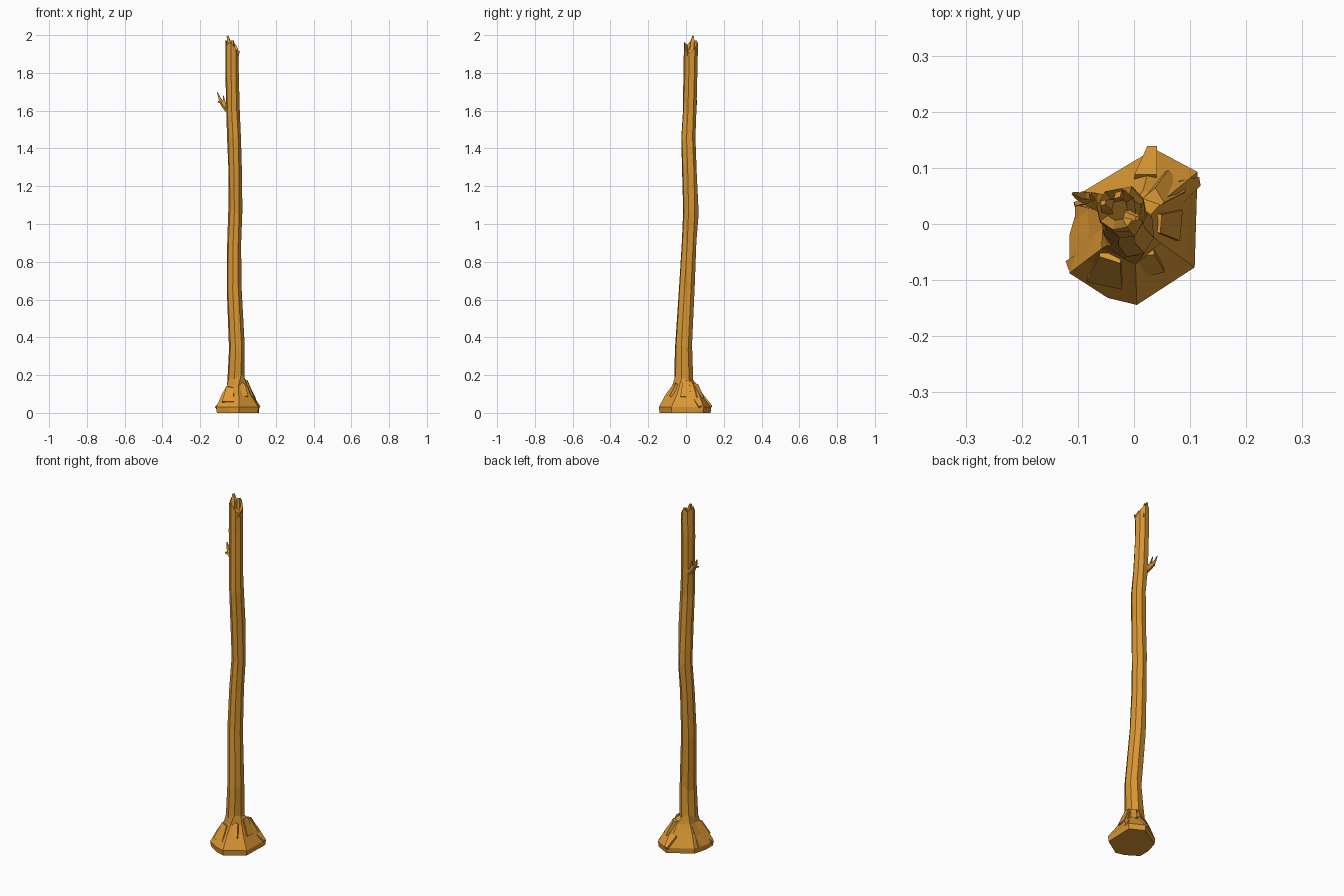
import bpy, bmesh, math, random
from mathutils import Vector

random.seed(4)
cube = bpy.data.objects.get("Cube")
if cube:
    bpy.data.objects.remove(cube, do_unlink=True)

wood = bpy.data.materials.new("orange_wood")
wood.use_nodes = True
colour = (0.70, 0.31, 0.033, 1)
wood.diffuse_color = colour
wood.node_tree.nodes["Principled BSDF"].inputs["Base Color"].default_value = colour


def finish(name, bm):
    bmesh.ops.recalc_face_normals(bm, faces=bm.faces)
    mesh = bpy.data.meshes.new(name)
    bm.to_mesh(mesh)
    bm.free()
    mesh.materials.append(wood)
    obj = bpy.data.objects.new(name, mesh)
    bpy.context.collection.objects.link(obj)
    return obj


def skin(bm, rings):
    """Join rings of points into faces and close both ends."""
    rows = [[bm.verts.new(p) for p in ring] for ring in rings]
    n = len(rows[0])
    for a, b in zip(rows, rows[1:]):
        for i in range(n):
            j = (i + 1) % n
            bm.faces.new((a[i], a[j], b[j], b[i]))
    bm.faces.new(rows[0])
    bm.faces.new(rows[-1])


# Trunk and flared root base, lofted as one eight-sided skin
foot = [(0.035, 0.13), (0.11, 0.09), (0.105, -0.075), (0.005, -0.14),
        (-0.045, -0.128), (-0.112, -0.085), (-0.112, -0.02), (-0.09, 0.055)]
angles = [math.radians(a) for a in (76, 32, -15, -58, -100, -145, 172, 125)]
# Each section: height, centre x, centre y, half width x, half width y
sections = [(0.19, -0.010, -0.010, 0.047, 0.050), (0.35, -0.005, -0.013, 0.042, 0.044),
            (0.66, -0.021, 0.004, 0.039, 0.041), (0.90, -0.020, 0.017, 0.037, 0.040),
            (1.07, -0.013, 0.025, 0.036, 0.041), (1.28, -0.015, 0.019, 0.036, 0.040),
            (1.47, -0.020, 0.013, 0.037, 0.039), (1.60, -0.027, 0.020, 0.036, 0.037),
            (1.80, -0.030, 0.025, 0.035, 0.037)]
rings = [[Vector((x, y, 0)) for x, y in foot]]
rings.append([Vector((x * 1.03, y * 1.03, 0.03)) for x, y in foot])
# Root ridges alternate with valleys on the way up
for z, ridge, valley in ((0.10, 0.76, 0.62), (0.145, 0.52, 0.46)):
    rings.append([Vector((x, y, z)) * 1.0 for x, y in
                  [(p[0] * (ridge if i % 2 else valley), p[1] * (ridge if i % 2 else valley))
                   for i, p in enumerate(foot)]])
for z, cx, cy, rx, ry in sections:
    ring = []
    for a in angles:
        k = random.uniform(0.97, 1.07)
        ring.append(Vector((cx + rx * k * math.cos(a), cy + ry * k * math.sin(a),
                            z + random.uniform(-0.02, 0.02))))
    rings.append(ring)
# Splintered rim and the hollow inside it
rim_heights = (1.965, 1.93, 1.90, 1.925, 1.965, 1.95, 1.975, 1.96)
rim = [Vector((-0.031 + 0.036 * math.cos(a), 0.027 + 0.038 * math.sin(a), z))
       for a, z in zip(angles, rim_heights)]
rings.append(rim)
rings.append([Vector((-0.03 + (p.x + 0.03) * 0.55, 0.027 + (p.y - 0.027) * 0.55, p.z - 0.035))
              for p in rim])
bm = bmesh.new()
skin(bm, rings)
finish("trunk", bm)


def wedge(name, points, thickness, sides=5):
    """Tapered stick through (x, y, z, radius) points."""
    bm = bmesh.new()
    centres = [Vector(p[:3]) for p in points]
    axis = (centres[-1] - centres[0]).normalized()
    u = axis.orthogonal().normalized()
    v = axis.cross(u)
    rows = []
    for c, p in zip(centres, points):
        rows.append([c + p[3] * (u * math.cos(t) + v * thickness * math.sin(t))
                     for t in (math.tau * i / sides for i in range(sides))])
    skin(bm, rows)
    return finish(name, bm)


# Broken side branch with forked ends
wedge("branch", [(-0.048, 0.035, 1.60, 0.020), (-0.078, 0.045, 1.635, 0.016),
                 (-0.093, 0.05, 1.655, 0.011)], 0.8)
wedge("branch_fork_upper", [(-0.082, 0.047, 1.64, 0.013), (-0.097, 0.05, 1.665, 0.009),
                            (-0.109, 0.055, 1.697, 0.003)], 0.7, 4)
wedge("branch_fork_front", [(-0.075, 0.045, 1.64, 0.011), (-0.106, 0.035, 1.647, 0.006)], 0.7, 4)
wedge("branch_fork_inner", [(-0.07, 0.045, 1.635, 0.010), (-0.078, 0.055, 1.68, 0.003)], 0.7, 4)

# Splinters standing on the broken top
wedge("top_splinter_tall", [(-0.046, 0.025, 1.90, 0.017), (-0.047, 0.033, 1.96, 0.016),
                            (-0.055, 0.038, 1.996, 0.007)], 0.7, 4)
wedge("top_splinter_back", [(-0.025, 0.048, 1.89, 0.017), (-0.029, 0.052, 1.972, 0.010)], 0.6, 4)
wedge("top_splinter_left", [(-0.012, 0.015, 1.88, 0.016), (0.006, 0.010, 1.915, 0.006)], 0.7, 4)


def slab(name, location, size, yaw, tilt):
    """Rough bark chunk, narrower at the top, leaning outward."""
    bm = bmesh.new()
    bmesh.ops.create_cube(bm, size=1)
    for vert in bm.verts:
        if vert.co.z > 0:
            vert.co.x *= 0.6
            vert.co.y *= 0.7
            vert.co.z += random.uniform(-0.2, 0.1)
    obj = finish(name, bm)
    obj.scale = size
    obj.location = location
    obj.rotation_euler = (math.radians(tilt), 0, math.radians(yaw))


# Bark chunks around the root flare
slab("bark_front_right", (-0.045, -0.072, 0.095), (0.065, 0.035, 0.10), -12, -28)
slab("bark_front_left", (0.025, -0.062, 0.12), (0.045, 0.03, 0.08), 15, -25)
slab("bark_left", (0.055, 0.0, 0.125), (0.055, 0.03, 0.09), 85, -20)
slab("bark_left_back", (0.05, 0.055, 0.115), (0.05, 0.035, 0.09), 130, -25)
slab("bark_right", (-0.07, 0.0, 0.075), (0.07, 0.03, 0.10), -90, -25)

# Low root tips at the corners
wedge("root_tip_front_right", [(-0.07, -0.06, 0.05, 0.028), (-0.115, -0.074, 0.024, 0.013)], 0.8, 4)
wedge("root_tip_back", [(0.02, 0.075, 0.08, 0.032), (0.032, 0.133, 0.03, 0.014)], 0.8, 4)
wedge("root_tip_back_left", [(0.07, 0.055, 0.07, 0.032), (0.112, 0.075, 0.03, 0.013)], 0.8, 4)
